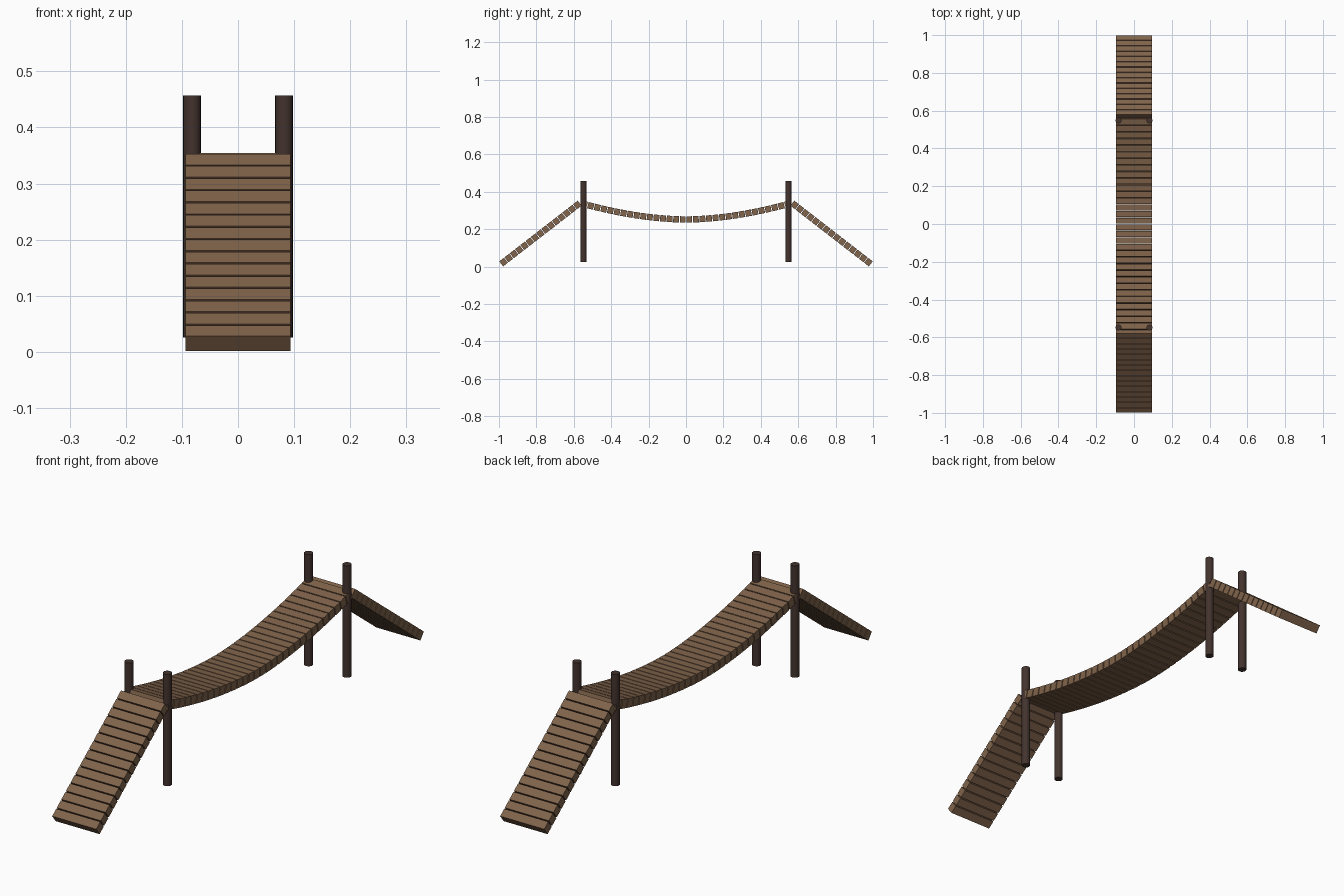
import bpy, bmesh, math
from mathutils import Matrix, Vector

if "Cube" in bpy.data.objects:
    bpy.data.objects.remove(bpy.data.objects["Cube"])

def material(name, rgb):
    m = bpy.data.materials.new(name)
    m.diffuse_color = (*rgb, 1)
    m.use_nodes = True
    m.node_tree.nodes["Principled BSDF"].inputs["Base Color"].default_value = m.diffuse_color
    return m

PLANK = material("plank brown", (0.215, 0.125, 0.070))
POST = material("dark post brown", (0.056, 0.033, 0.027))
WIDTH, THICK, GAP = 0.188, 0.034, 0.004

def finish(bm, name, mat):
    mesh = bpy.data.meshes.new(name)
    bm.to_mesh(mesh)
    bm.free()
    mesh.materials.append(mat)
    ob = bpy.data.objects.new(name, mesh)
    bpy.context.collection.objects.link(ob)
    return ob

def planks(name, centreline):
    """One box plank per segment of a (y, z) centre line."""
    bm = bmesh.new()
    for (y0, z0), (y1, z1) in zip(centreline, centreline[1:]):
        length = math.hypot(y1 - y0, z1 - z0) - GAP
        mat = (Matrix.Translation((0, (y0 + y1) / 2, (z0 + z1) / 2))
               @ Matrix.Rotation(math.atan2(z1 - z0, y1 - y0), 4, 'X')
               @ Matrix.Diagonal((WIDTH, length, THICK, 1)))
        bmesh.ops.create_cube(bm, size=1, matrix=mat)
    return finish(bm, name, PLANK)

# sloping ramps at both ends
N = 15
low, high = Vector((0.9896, 0.0135)), Vector((0.567, 0.3405))
for side, label in ((-1, "front"), (1, "back")):
    pts = [low.lerp(high, i / N) for i in range(N + 1)]
    planks(label + "_ramp", [(side * p.x, p.y) for p in pts])

# sagging middle deck
M, END = 32, 0.562
ys = [END * (2 * i / M - 1) for i in range(M + 1)]
planks("hanging_deck", [(y, 0.252 + 0.087 * abs(y / END) ** 1.8) for y in ys])

# four round posts
for sx, lx in ((-1, "left"), (1, "right")):
    for sy, ly in ((-1, "front"), (1, "back")):
        bm = bmesh.new()
        bmesh.ops.create_cone(bm, cap_ends=True, segments=16, radius1=0.016,
                              radius2=0.016, depth=0.431,
                              matrix=Matrix.Translation((sx * 0.082, sy * 0.548, 0.2415)))
        for f in bm.faces:
            f.smooth = abs(f.normal.z) < 0.5
        for e in bm.edges:
            e.smooth = all(f.smooth for f in e.link_faces)
        finish(bm, f"{ly}_{lx}_post", POST)
